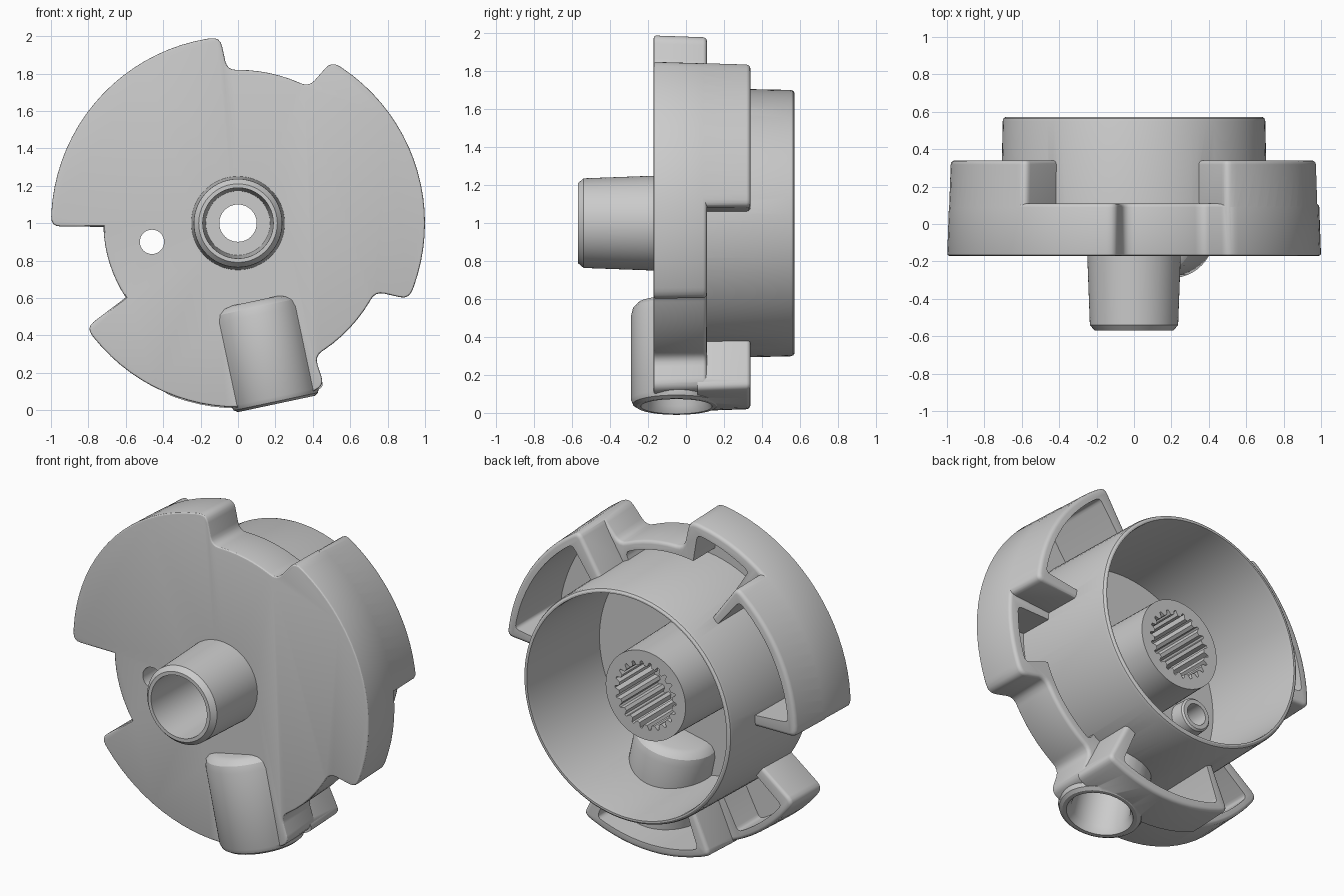
import bpy, bmesh
from math import sin, cos, radians, pi
from mathutils import Vector

if "Cube" in bpy.data.objects:
    bpy.data.objects.remove(bpy.data.objects["Cube"])

UP = Vector((0, 0, 1))


def make(name, rings, origin, axis=None, bevel=None):
    """Loft closed rings of points; local z is turned onto axis when given."""
    bm = bmesh.new()
    loops = [[bm.verts.new(p) for p in ring] for ring in rings]
    n = len(loops[0])
    for a, b in zip(loops, loops[1:]):
        for i in range(n):
            bm.faces.new((a[i], a[(i + 1) % n], b[(i + 1) % n], b[i]))
    caps = [bm.faces.new(loops[0][::-1]), bm.faces.new(loops[-1])]
    bmesh.ops.recalc_face_normals(bm, faces=bm.faces[:])
    if bevel:
        for cap, size in zip(caps, bevel):
            if size:
                bmesh.ops.bevel(bm, geom=list(cap.edges), offset=size, segments=3,
                                profile=0.5, affect='EDGES', clamp_overlap=False)
    if axis is not None:
        bm.transform(UP.rotation_difference(axis).to_matrix().to_4x4())
    for v in bm.verts:
        v.co += Vector(origin)
    me = bpy.data.meshes.new(name)
    bm.to_mesh(me)
    bm.free()
    ob = bpy.data.objects.new(name, me)
    bpy.context.collection.objects.link(ob)
    return ob


def lathe(name, profile, origin=(0, 0, 1), axis=Vector((0, 1, 0)), n=72):
    rings = [[(r * cos(2 * pi * i / n), r * sin(2 * pi * i / n), h) for i in range(n)]
             for r, h in profile]
    return make(name, rings, origin, axis)


def outline(arcs, soft=0.05, step=4):
    """Join arcs (radius, start, end) into a closed outline with rounded corners."""
    pts = []
    for r, a0, a1 in arcs:
        k = max(2, round(abs(a1 - a0) / step))
        for i in range(k + 1):
            a = radians(a0 + (a1 - a0) * i / k)
            pts.append((Vector((r * cos(a), r * sin(a))), i in (0, k) and r > 0.75))
    out = []
    for i, (p, corner) in enumerate(pts):
        if not corner or not soft:
            out.append(p)
            continue
        q, s = pts[i - 1][0] - p, pts[(i + 1) % len(pts)][0] - p
        a = p + q.normalized() * min(soft, q.length * 0.45 if pts[i - 1][1] else q.length * 0.9)
        nxt = pts[(i + 1) % len(pts)][1]
        b = p + s.normalized() * min(soft, s.length * (0.45 if nxt else 0.9))
        for t in (0, 0.25, 0.5, 0.75, 1):
            out.append(a * (1 - t) ** 2 + p * 2 * t * (1 - t) + b * t * t)
    return out


def prism(name, pts, y0, y1, s0=1, s1=1, bevel=None):
    rings = [[(p.x * s, y, p.y * s) for p in pts] for y, s in ((y0, s0), (y1, s1))]
    return make(name, rings, (0, 0, 1), bevel=bevel)


def combine(tool, op):
    mod = body.modifiers.new("join", 'BOOLEAN')
    mod.operation, mod.solver, mod.object = op, 'EXACT', tool
    dg = bpy.context.evaluated_depsgraph_get()
    me = bpy.data.meshes.new_from_object(body.evaluated_get(dg))
    body.modifiers.clear()
    body.data = me
    bpy.data.objects.remove(tool)


def add(tool):
    combine(tool, 'UNION')


def cut(tool):
    combine(tool, 'DIFFERENCE')


# Front plate with its low rim: three lobes, two shallow notches, one deep notch
body = prism("cam_wheel", outline([(1, -24, 60), (0.82, 62.5, 94), (1, 95.5, 181),
                                   (0.72, 181.5, 213.5), (0.985, 214.5, 298),
                                   (0.82, 300, 333.5)]),
             -0.17, 0.11, 1, 0.99, bevel=(0.012, 0.02))

# Tall part of every lobe
for a in (5, 126, 246):
    end = a + (52 if a == 246 else 55)
    add(prism("tall_lobe", outline([(1, a, end), (0.69, end + 0.7, a)], 0.04),
              0.06, 0.34, 0.99, 0.98, bevel=(0, 0.022)))

# Pockets behind the lobes and notches
pockets = [(0.93, a + 4, a + 50) for a in (5, 126)] + [(0.93, 250, 293)]
pockets += [(0.93, -19.5, 1.5), (0.93, 99.5, 122.5), (0.93, 219, 242.5)]
pockets += [(0.76, 64, 105), (0.76, -57, -14)]
for r, a0, a1 in pockets:
    cut(prism("pocket_cutter", outline([(r, a0, a1), (0.6, a1, a0)], 0.03), -0.1, 0.8))

# Round cup, hollowed from the back
add(lathe("cup", [(0.716, -0.13), (0.702, 0.55), (0.697, 0.565), (0.685, 0.573)], n=96))
cut(lathe("cup_cutter", [(0.655, -0.1), (0.672, 0.55), (0.679, 0.6)], n=96))

# Hub in the cup and shaft on the front
add(lathe("hub", [(0.21, -0.57), (0.236, -0.54), (0.25, -0.165), (0.28, -0.14),
                  (0.27, 0.39)]))

# Radial screw boss through the bottom lobe
ang = radians(282)
out_dir = Vector((cos(ang), 0, sin(ang)))
boss_at = (0, -0.05, 1)
add(lathe("screw_boss", [(0.17, 0.425), (0.205, 0.435), (0.23, 0.46), (0.24, 0.5),
                         (0.24, 0.95), (0.23, 0.975), (0.21, 0.988)],
          boss_at, out_dir, 48))
cut(lathe("screw_cutter", [(0.15, 0.52), (0.165, 0.95), (0.195, 1.0), (0.21, 1.1)],
          boss_at, out_dir, 48))

# Small raised ring with a through hole
ring_at = (-0.46, 0, 0.9)
add(lathe("small_ring", [(0.105, -0.13), (0.1, -0.02), (0.09, -0.01)], ring_at, n=32))
cut(lathe("small_cutter", [(0.065, -0.3), (0.065, 0.2)], ring_at, n=32))

# Shaft bore, splined socket and centre hole
cut(lathe("bore_cutter", [(0.19, -0.6), (0.172, -0.05)], n=48))
teeth = [Vector((r * cos(a), r * sin(a))) for k in range(22)
         for a, r in ((2 * pi * (k - 0.3) / 22, 0.18), (2 * pi * (k - 0.1) / 22, 0.207),
                      (2 * pi * (k + 0.1) / 22, 0.207), (2 * pi * (k + 0.3) / 22, 0.18))]
cut(prism("spline_cutter", teeth, 0.02, 0.6))
cut(lathe("centre_cutter", [(0.1, -0.2), (0.1, 0.2)], n=32))

# Smooth shading with sharp edges kept
bpy.context.view_layer.objects.active = body
body.select_set(True)
bpy.ops.object.shade_smooth_by_angle(angle=radians(30))
